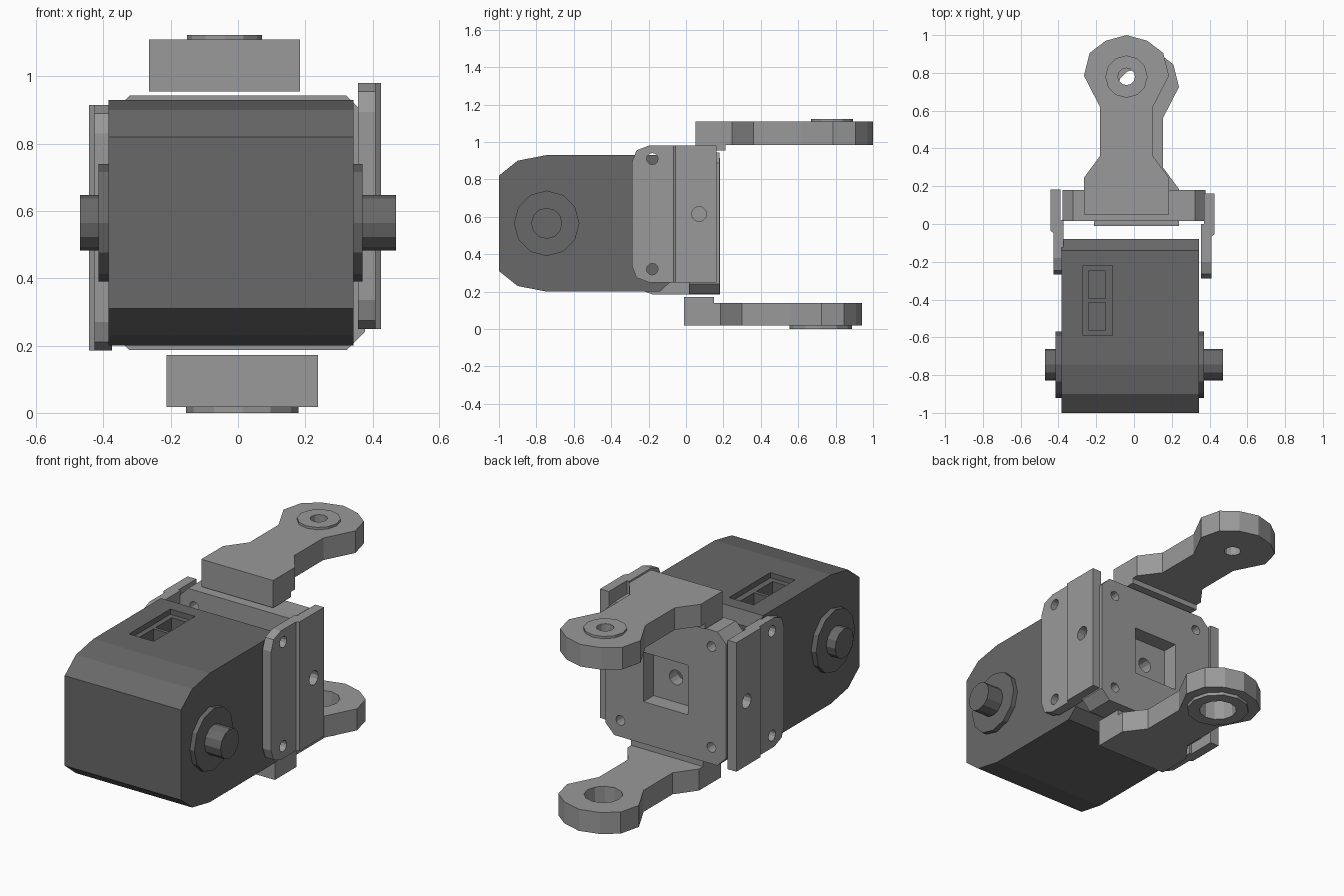
import bpy, bmesh, math

cube = bpy.data.objects.get("Cube")
if cube:
    bpy.data.objects.remove(cube, do_unlink=True)


def material(name, value):
    mat = bpy.data.materials.new(name)
    mat.use_nodes = True
    colour = (value, value, value, 1)
    mat.diffuse_color = colour
    for node in mat.node_tree.nodes:
        if node.type == 'BSDF_PRINCIPLED':
            node.inputs["Base Color"].default_value = colour
    return mat


LIGHT = material("light grey", 0.32)
DARK = material("dark grey", 0.14)


def prism(name, points, axis, a, b, mat):
    """Extrude a 2D outline along an axis; outline is yz, xz or xy."""
    place = {'x': lambda u, v, w: (w, u, v),
             'y': lambda u, v, w: (u, w, v),
             'z': lambda u, v, w: (u, v, w)}[axis]
    bm = bmesh.new()
    low = [bm.verts.new(place(u, v, a)) for u, v in points]
    high = [bm.verts.new(place(u, v, b)) for u, v in points]
    bm.faces.new(low)
    bm.faces.new(high)
    for i in range(len(points)):
        j = (i + 1) % len(points)
        bm.faces.new((low[i], low[j], high[j], high[i]))
    bmesh.ops.recalc_face_normals(bm, faces=bm.faces)
    mesh = bpy.data.meshes.new(name)
    bm.to_mesh(mesh)
    bm.free()
    obj = bpy.data.objects.new(name, mesh)
    mesh.materials.append(mat)
    bpy.context.collection.objects.link(obj)
    return obj


def circle(u, v, r, n=12):
    return [(u + r * math.cos(math.tau * i / n),
             v + r * math.sin(math.tau * i / n)) for i in range(n)]


def rect(u0, u1, v0, v1):
    return [(u0, v0), (u1, v0), (u1, v1), (u0, v1)]


def cut(obj, points, axis, a, b):
    """Remove a prism from a part."""
    cutter = prism("cutter", points, axis, a, b, obj.data.materials[0])
    cutter.hide_render = True
    mod = obj.modifiers.new("cut", 'BOOLEAN')
    mod.operation = 'DIFFERENCE'
    mod.solver = 'EXACT'
    mod.object = cutter
    bpy.context.view_layer.objects.active = obj
    bpy.ops.object.modifier_apply(modifier=mod.name)
    bpy.data.objects.remove(cutter, do_unlink=True)


# Motor housing with a connector recess in the top
MID = 0.565
half = [(-0.08, 0.31), (-0.14, 0.365), (-0.745, 0.365), (-0.9, 0.335), (-1, 0.255)]
outline = [(y, MID + h) for y, h in half] + [(y, MID - h) for y, h in reversed(half)]
housing = prism("motor_housing", outline, 'x', -0.385, 0.343, DARK)
cut(housing, rect(-0.27, -0.115, -0.59, -0.22), 'z', 0.9, 1)
for y in (-0.56, -0.395):
    cut(housing, rect(-0.24, -0.15, y, y + 0.145), 'z', 0.8, 0.95)

# Output discs and shafts on both sides
for side, inner, outer in (("left", 0.33, 0.37), ("right", -0.37, -0.415)):
    tip = math.copysign(0.47, outer)
    prism(side + "_disc", circle(-0.745, MID, 0.175), 'x', inner, outer, DARK)
    prism(side + "_shaft", circle(-0.745, MID, 0.083), 'x', inner, tip, DARK)

# Back bracket: square with cut corners, centre pocket and screw holes
W, C = 0.378, 0.323
corners = [(W, C), (C, W), (-C, W), (-W, C), (-W, -C), (-C, -W), (C, -W), (W, -C)]
bracket = prism("back_bracket", [(x, MID + z) for x, z in corners], 'y', 0.015, 0.18, LIGHT)
cut(bracket, rect(-0.14, 0.14, MID - 0.14, MID + 0.14), 'y', 0.09, 0.3)
cut(bracket, circle(0, MID, 0.042), 'y', -0.1, 0.2)
for sx in (-1, 1):
    for sz in (-1, 1):
        cut(bracket, circle(sx * 0.285, MID + sz * 0.285, 0.028), 'y', -0.1, 0.3)

# Side plates: a thin flange with rounded corners and a thicker stepped rail
for side, s, dx, dy, dz in (("left", 1, 0, 0, 0), ("right", -1, -0.018, 0.02, -0.065)):
    mid = 0.615 + dz
    edge = [(0, 0.365), (-0.2, 0.365), (-0.265, 0.34), (-0.288, 0.28)]
    shape = ([(y + dy, mid + h) for y, h in edge]
             + [(y + dy, mid - h) for y, h in reversed(edge)])
    flange = prism(side + "_flange", shape, 'x', s * 0.356 + dx, s * 0.409 + dx, LIGHT)
    step = [(0.37, 0.162), (0.425, 0.162), (0.425, -0.055), (0.405, -0.07), (0.37, -0.07)]
    rail = prism(side + "_rail", [(s * x + dx, y + dy) for x, y in step],
                 'z', mid - 0.365, mid + 0.365, LIGHT)
    for sz in (-1, 1):
        cut(flange, circle(-0.18 + dy, mid + sz * 0.295, 0.031), 'x', s * 0.3, s * 0.6)
    cut(rail, circle(0.07 + dy, mid, 0.04), 'x', s * 0.3, s * 0.6)

# Arms: waisted link with a rounded eye, a root lip and a ring on the outer face
arm_half = [(0.225, 0), (0.225, 0.195), (0.14, 0.31), (0.14, 0.57),
            (0.225, 0.735), (0.195, 0.855), (0.11, 0.92)]


def arm(name, cx, y0, inner, outer, lip_end, ring_end, ring_r, hole_r):
    right = [(cx + x, y0 + y) for x, y in arm_half]
    left = [(cx - x, y0 + y) for x, y in reversed(arm_half)]
    eye = (cx, y0 + 0.73)
    link = prism(name + "_arm", right + [(cx, y0 + 0.95)] + left, 'z', inner, outer, LIGHT)
    prism(name + "_arm_lip", rect(cx - 0.225, cx + 0.225, y0, y0 + 0.16),
          'z', lip_end, inner, LIGHT)
    ring = prism(name + "_arm_ring", circle(*eye, ring_r), 'z', outer, ring_end, LIGHT)
    for part in (link, ring):
        cut(part, circle(*eye, hole_r), 'z', -0.5, 1.5)


arm("upper", -0.04, 0.05, 0.985, 1.11, 0.955, 1.123, 0.112, 0.045)
arm("lower", 0.013, -0.01, 0.14, 0.018, 0.172, 0, 0.167, 0.1)
